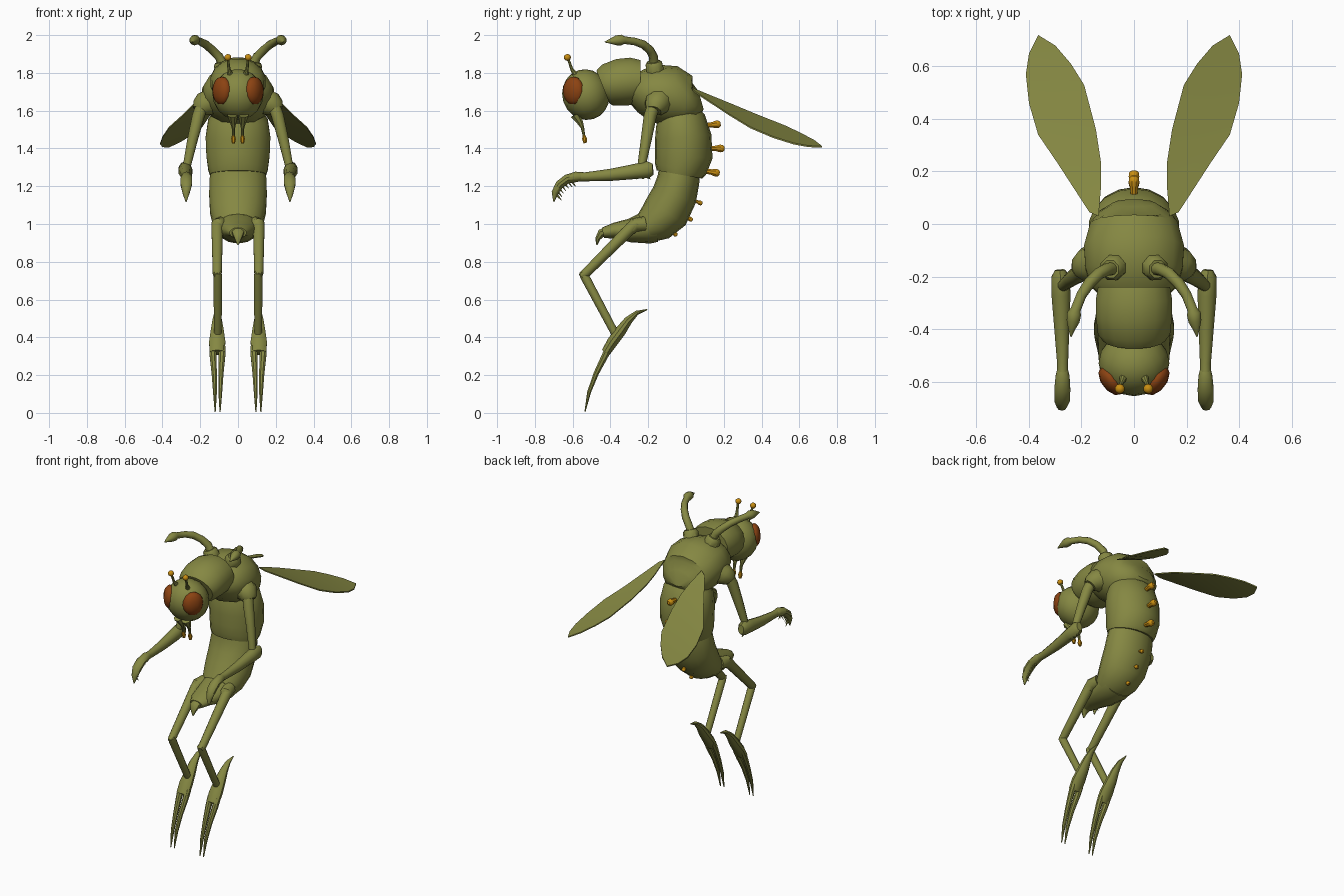
import bpy, bmesh, math
from mathutils import Vector, Matrix


def material(name, rgb):
    m = bpy.data.materials.new(name)
    m.diffuse_color = (*rgb, 1)
    return m


OLIVE = material("olive_shell", (0.235, 0.245, 0.055))
RUST = material("rust_eye", (0.26, 0.055, 0.006))
AMBER = material("amber_tip", (0.58, 0.27, 0.006))


def finish(bm, name, mat, angle=40):
    bmesh.ops.recalc_face_normals(bm, faces=bm.faces[:])
    me = bpy.data.meshes.new(name)
    bm.to_mesh(me)
    bm.free()
    me.materials.append(mat)
    me.polygons.foreach_set("use_smooth", [True] * len(me.polygons))
    me.set_sharp_from_angle(angle=math.radians(angle))
    ob = bpy.data.objects.new(name, me)
    bpy.context.collection.objects.link(ob)
    return ob


def loft(name, stations, mat=OLIVE, n=10, s=1):
    """Skin elliptical rings (x, y, z, half width, half depth) along a path."""
    bm = bmesh.new()
    pts = [Vector((p[0] * s, p[1], p[2])) for p in stations]
    rings = []
    for i, p in enumerate(stations):
        t = (pts[min(i + 1, len(pts) - 1)] - pts[max(i - 1, 0)]).normalized()
        side = Vector((1, 0, 0))
        side = (side - t * side.dot(t)).normalized()
        up = t.cross(side)
        ra, rb = p[3], p[-1]
        rings.append([bm.verts.new(pts[i] + side * ra * math.cos(a) + up * rb * math.sin(a))
                      for a in (2 * math.pi * (k + 0.5) / n for k in range(n))])
    for a, b in zip(rings, rings[1:]):
        for k in range(n):
            bm.faces.new((a[k], a[(k + 1) % n], b[(k + 1) % n], b[k]))
    bm.faces.new(rings[0])
    bm.faces.new(rings[-1])
    return finish(bm, name, mat)


def ball(name, loc, radii, mat, rot=(0, 0, 0), seg=12, rings=8):
    bm = bmesh.new()
    bmesh.ops.create_uvsphere(bm, u_segments=seg, v_segments=rings, radius=1)
    m = Matrix.Translation(loc)
    for ang, ax in zip(rot, "XYZ"):
        m = m @ Matrix.Rotation(ang, 4, ax)
    bm.transform(m @ Matrix.Diagonal((*radii, 1)))
    return finish(bm, name, mat, 60)


# head and neck
ball("head", (0, -0.53, 1.685), (0.135, 0.125, 0.135), OLIVE, (0.3, 0, 0), 16, 10)
loft("neck_segment", [(0, -0.44, 1.725, .12, .095), (0, -0.415, 1.735, .14, .115),
                      (0, -0.35, 1.75, .148, .127), (0, -0.29, 1.755, .148, .128),
                      (0, -0.24, 1.755, .14, .115)], n=16)

# thorax hump
loft("thorax", [(0, -0.28, 1.71, .12, .08), (0, -0.24, 1.705, .165, .115),
                (0, -0.17, 1.695, .19, .15), (0, -0.09, 1.68, .195, .162),
                (0, 0.0, 1.645, .17, .142), (0, 0.045, 1.645, .14, .105),
                (0, 0.08, 1.655, .08, .05)], n=14)

# abdomen segments
loft("upper_abdomen", [(0, -0.05, 1.60, .13, .10), (0, -0.03, 1.55, .16, .132),
                       (0, -0.015, 1.46, .174, .15), (0, -0.012, 1.36, .17, .153),
                       (0, -0.03, 1.29, .16, .138), (0, -0.035, 1.262, .152, .122)], n=18)
loft("middle_abdomen", [(0, -0.035, 1.28, .145, .11), (0, -0.04, 1.235, .153, .112),
                        (0, -0.06, 1.155, .155, .12), (0, -0.105, 1.065, .15, .125),
                        (0, -0.16, 1.01, .135, .11), (0, -0.21, 0.98, .115, .085)], n=18)
loft("lower_abdomen", [(0, -0.16, 0.99, .115, .085), (0, -0.205, 0.983, .115, .088),
                       (0, -0.30, 0.965, .095, .062), (0, -0.38, 0.965, .075, .042),
                       (0, -0.44, 0.953, .045, .028)], n=14)
loft("tail_hook", [(0, -0.40, 0.965, .04, .03), (0, -0.45, 0.95, .032, .024),
                   (0, -0.468, 0.92, .018, .014), (0, -0.472, 0.89, .004)], n=8)

# amber studs down the back
studs = [(0.14, 1.525, .1, 1), (0.16, 1.40, 0, 1), (0.135, 1.275, -.15, 1),
         (0.062, 1.117, -.4, .6), (0.012, 1.033, -.6, .6), (-0.065, 0.958, -.95, .6)]
for i, (y, z, tilt, k) in enumerate(studs):
    dy, dz = math.cos(tilt) * k, math.sin(tilt) * k
    loft(f"back_stud_{i}", [(0, y + d * dy, z + d * dz, r * k) for d, r in
                            ((-.04, .013), (0, .016), (.02, .022), (.035, .02), (.044, .01))], AMBER, 8)

WING = [(.135, .03), (.125, .15), (.125, .23), (.145, .36), (.19, .53), (.24, .61), (.30, .68),
        (.365, .72), (.40, .65), (.412, .57), (.40, .46), (.365, .34), (.29, .23), (.17, .045)]


def wing_z(x, y):
    return 1.51 - .32 * (y - .34) - .36 * (x - .365) + .2 * (y - .4) ** 2


def wing(name, s):
    bm = bmesh.new()
    tops, bots = [[bm.verts.new((x * s, y, wing_z(x, y) + d)) for x, y in WING] for d in (.004, -.004)]
    n = len(WING)
    for i in range(n):
        j = (i + 1) % n
        bm.faces.new((tops[i], tops[j], bots[j], bots[i]))
    # strips across the leaf follow its slight curve
    for loop in (tops, bots):
        for i in range(n // 2 - 1):
            bm.faces.new((loop[i], loop[i + 1], loop[n - 2 - i], loop[n - 1 - i]))
    return finish(bm, name, OLIVE)


for s, side in ((1, "right"), (-1, "left")):
    def limb(part, stations, mat=OLIVE, n=10):
        return loft(f"{side}_{part}", stations, mat, n, s)

    # eyes
    ball(f"{side}_eye", (s * .085, -.595, 1.705), (.04, .066, .075), RUST, (0, 0, -s * .65), 10, 8)

    # feelers on the brow and mouth
    limb("brow_feeler", [(.04, -.585, 1.79, .016), (.048, -.605, 1.82, .009), (.053, -.622, 1.87, .007)], n=8)
    ball(f"{side}_brow_tip", (s * .054, -.628, 1.882), (.019, .019, .018), AMBER, seg=10, rings=6)
    limb("mouth_feeler", [(.028, -.585, 1.58, .03), (.026, -.562, 1.54, .018), (.024, -.548, 1.51, .01),
                          (.024, -.54, 1.465, .007)], n=8)
    limb("mouth_tip", [(.024, -.541, 1.47, .008), (.024, -.537, 1.45, .014), (.024, -.534, 1.428, .009)], AMBER, 8)

    # curved shoulder horn and its collar
    limb("horn_collar", [(.07, -.16, 1.80, .05), (.085, -.17, 1.845, .048), (.09, -.172, 1.86, .036)], n=8)
    limb("horn", [(.08, -.17, 1.84, .026), (.10, -.172, 1.885, .024), (.135, -.19, 1.92, .023),
                  (.17, -.225, 1.95, .022), (.20, -.27, 1.966, .02), (.222, -.325, 1.973, .02),
                  (.228, -.342, 1.974, .028), (.232, -.37, 1.972, .026), (.238, -.405, 1.967, .012),
                  (.24, -.43, 1.963, .002)])

    # wing
    wing(f"{side}_wing", s)

    # shoulder, upper arm and forearm
    limb("shoulder", [(.12, -.13, 1.66, .07), (.175, -.155, 1.635, .068), (.195, -.165, 1.615, .055),
                      (.205, -.17, 1.60, .04)])
    limb("upper_arm", [(.19, -.17, 1.63, .034), (.21, -.19, 1.57, .034), (.24, -.21, 1.45, .029),
                       (.27, -.235, 1.31, .022)])
    limb("forearm", [(.282, -.175, 1.29, .02, .03), (.28, -.20, 1.288, .036, .044),
                     (.278, -.27, 1.278, .038, .04), (.275, -.40, 1.26, .03, .032),
                     (.272, -.53, 1.25, .022, .024), (.272, -.57, 1.25, .022, .024)])
    for i in range(3):
        y = -.20 - .035 * i
        limb(f"elbow_spike_{i}", [(.28, y - .03, 1.265, .014), (.28, y + .012, 1.238, .002)], n=6)

    # toothed claw
    limb("claw", [(.272, -.555, 1.25, .022), (.272, -.58, 1.25, .028), (.273, -.63, 1.238, .032, .024),
                  (.274, -.67, 1.208, .031, .023), (.275, -.694, 1.165, .02, .018),
                  (.275, -.70, 1.118, .003)])
    for i in range(7):
        a = math.radians(80 + 15 * i)
        y, z = -.605 - .075 * math.sin((a - 1.4) * 1.0), 1.225 - .075 * (1 - math.cos(a - 1.4))
        limb(f"claw_tooth_{i}", [(.273, y - .005, z + .006, .008), (.273, y + .022, z - .027, .001)], n=5)

    # hind leg
    limb("hip", [(.09, -.22, 1.0, .04), (.105, -.275, 0.995, .038), (.11, -.295, 0.965, .028)])
    limb("thigh", [(.11, -.26, 1.005, .03), (.11, -.29, 0.98, .032), (.11, -.53, 0.74, .025),
                   (.11, -.555, 0.725, .018)])
    limb("shin", [(.107, -.55, .745, .02), (.107, -.535, .72, .024), (.107, -.37, .41, .021)])
    limb("foot", [(.11, -.425, .32, .043, .024), (.11, -.39, .375, .045, .029), (.11, -.345, .435, .036, .029),
                  (.11, -.305, .49, .026, .022), (.11, -.26, .53, .016, .012), (.11, -.205, .547, .003)])
    for i, x in enumerate((.085, .132)):
        limb(f"toe_{i}", [(x, -.405, .35, .021), (x, -.43, .30, .019), (.107 + (x - .107) * .75, -.475, .21, .015),
                          (.107 + (x - .107) * .6, -.513, .11, .011), (.107 + (x - .107) * .55, -.535, .006, .003)], n=8)
